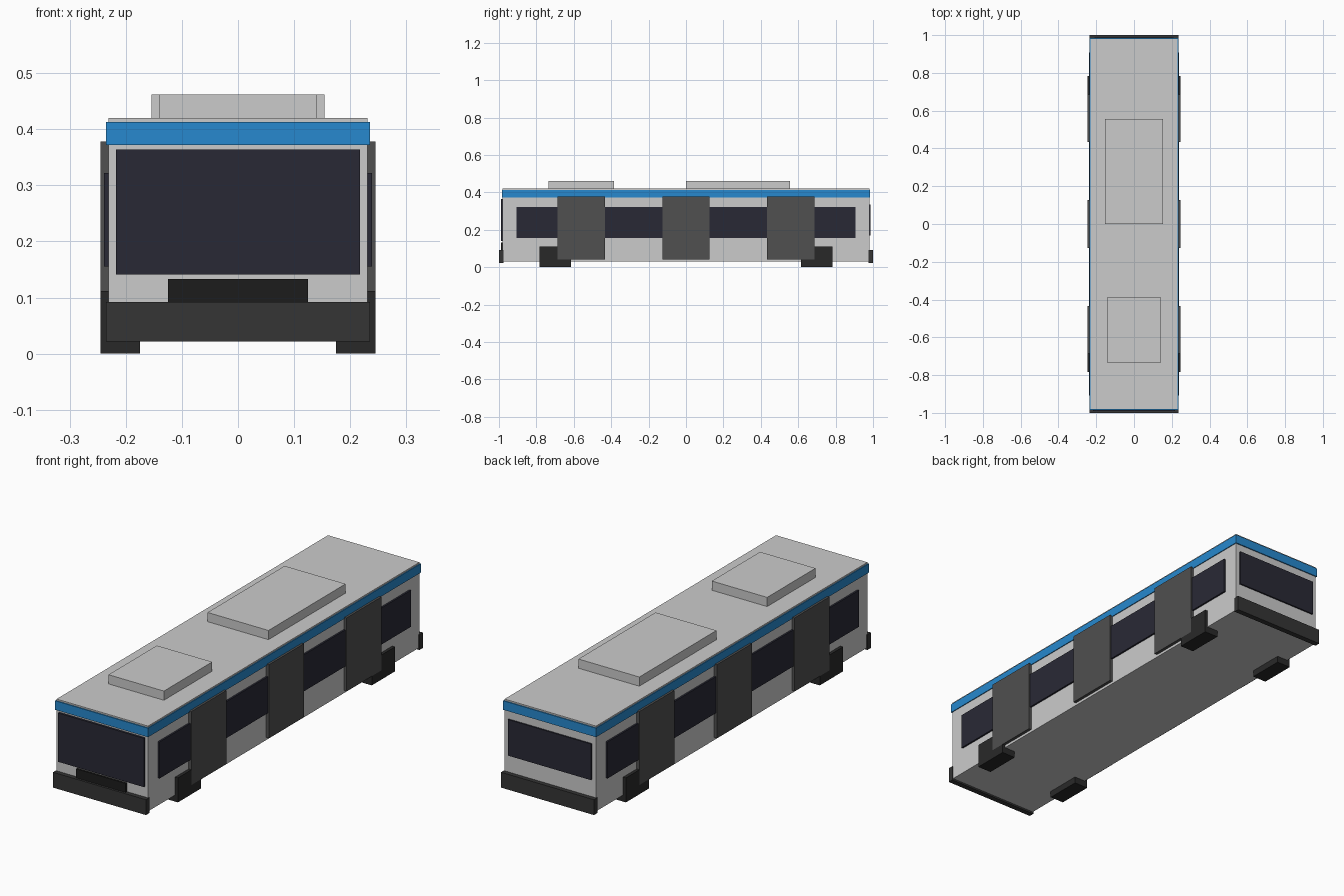
import bpy

if "Cube" in bpy.data.objects:
    bpy.data.objects.remove(bpy.data.objects["Cube"])


def material(name, rgb):
    m = bpy.data.materials.new(name)
    m.diffuse_color = (*rgb, 1)
    m.use_nodes = True
    m.node_tree.nodes["Principled BSDF"].inputs["Base Color"].default_value = m.diffuse_color
    return m


blue = material("blue_paint", (0.02, 0.25, 0.62))
glass = material("dark_glass", (0.022, 0.022, 0.036))
door_grey = material("door_grey", (0.08, 0.08, 0.08))
bumper_grey = material("bumper_grey", (0.035, 0.035, 0.035))
rubber = material("rubber", (0.022, 0.022, 0.022))
black = material("black_trim", (0.012, 0.012, 0.012))


def box(name, x, y, z, mat=None):
    """Axis-aligned box from (min, max) ranges."""
    ranges = (x, y, z)
    bpy.ops.mesh.primitive_cube_add(size=1, location=[(a + b) / 2 for a, b in ranges])
    ob = bpy.context.object
    ob.name = name
    ob.scale = [b - a for a, b in ranges]
    bpy.ops.object.transform_apply(location=False, rotation=False, scale=True)
    if mat:
        ob.data.materials.append(mat)
    return ob


# Body shell and the blue band under the roof edge
box("body", (-0.231, 0.231), (-0.98, 0.98), (0.03, 0.42))
box("roof_band", (-0.235, 0.235), (-0.985, 0.985), (0.372, 0.413), blue)

# Roof units
box("roof_unit_rear", (-0.154, 0.154), (0.0, 0.557), (0.415, 0.462))
box("roof_unit_front", (-0.14, 0.14), (-0.735, -0.386), (0.415, 0.462))

# Front and rear ends
box("windscreen", (-0.217, 0.217), (-0.99, -0.975), (0.141, 0.364), glass)
box("front_grille", (-0.125, 0.125), (-0.99, -0.975), (0.092, 0.133), black)
box("rear_window", (-0.21, 0.21), (0.975, 0.987), (0.17, 0.335), glass)
box("front_bumper", (-0.235, 0.235), (-1.0, -0.975), (0.022, 0.092), bumper_grey)
box("rear_bumper", (-0.235, 0.235), (0.975, 1.0), (0.022, 0.092), bumper_grey)

# Both sides: window strip, three doors, two wheel blocks
for side, s in (("left", -1), ("right", 1)):
    def span(a, b):
        return tuple(sorted((s * a, s * b)))

    box(f"{side}_side_window", span(0.225, 0.239), (-0.907, 0.907), (0.155, 0.322), glass)
    for label, y in (("front", -0.56), ("middle", 0.0), ("rear", 0.56)):
        box(f"{side}_{label}_door", span(0.225, 0.245), (y - 0.126, y + 0.126),
            (0.042, 0.378), door_grey)
    for label, y in (("front", -0.7), ("rear", 0.7)):
        box(f"{side}_{label}_wheel", span(0.175, 0.245), (y - 0.084, y + 0.084),
            (0.0, 0.112), rubber)
